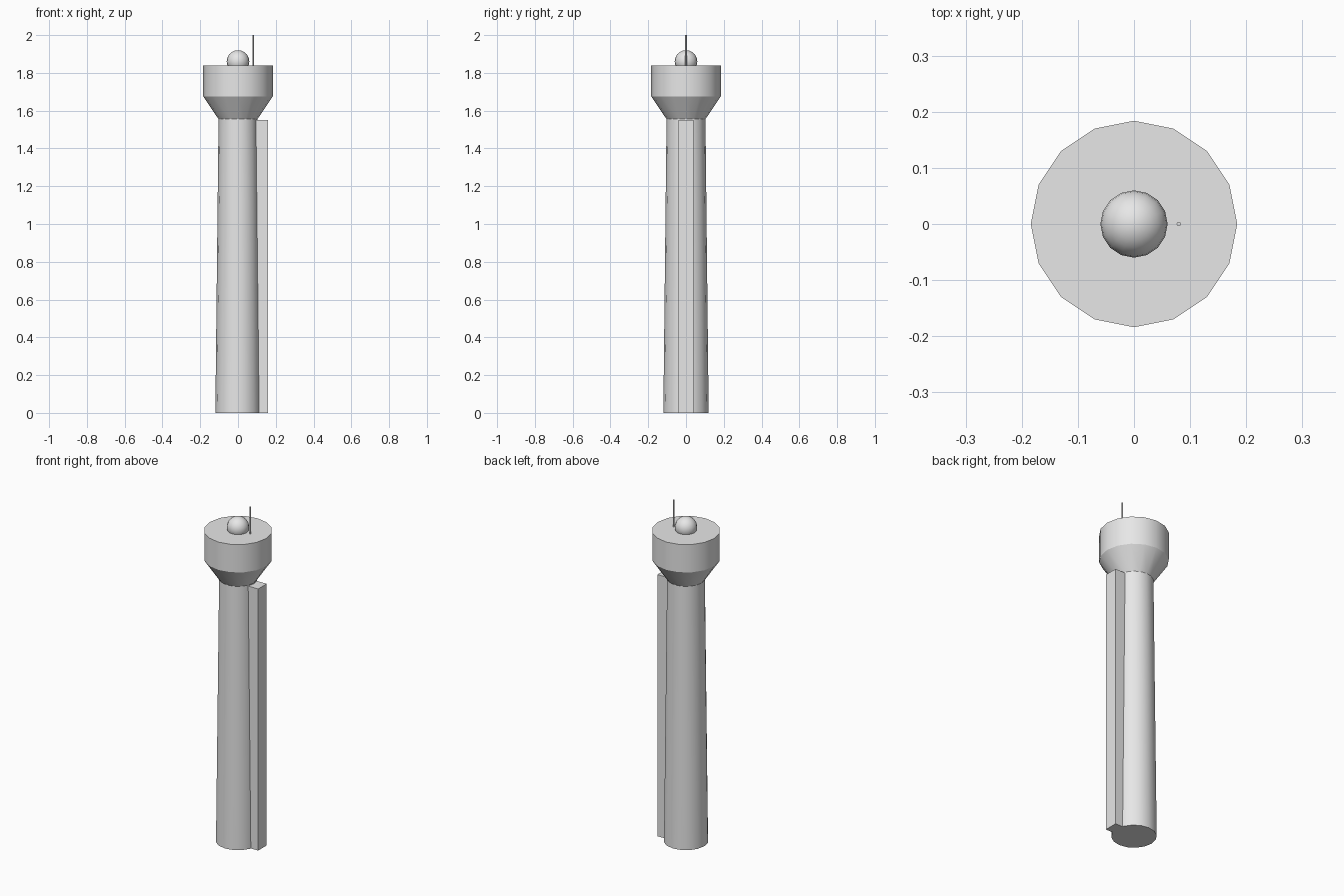
import bpy, bmesh, math

cube = bpy.data.objects.get("Cube")
if cube:
    bpy.data.objects.remove(cube, do_unlink=True)

concrete = bpy.data.materials.new("light_grey")
concrete.use_nodes = True
colour = (0.8, 0.8, 0.8, 1)
concrete.diffuse_color = colour
concrete.node_tree.nodes["Principled BSDF"].inputs["Base Color"].default_value = colour


def finish(obj, name, smooth=True):
    obj.name = name
    obj.data.materials.append(concrete)
    if smooth:
        bpy.ops.object.shade_smooth_by_angle(angle=math.radians(30))
    return obj


def frustum(name, r1, r2, z1, z2, sides=16, x=0):
    bpy.ops.mesh.primitive_cone_add(vertices=sides, radius1=r1, radius2=r2,
                                    depth=z2 - z1, location=(x, 0, (z1 + z2) / 2))
    return finish(bpy.context.object, name)


# Tapered shaft, flared collar and round cabin
frustum("tower_shaft", 0.12, 0.103, 0, 1.555)
frustum("cabin_collar", 0.103, 0.184, 1.555, 1.675)
frustum("cabin", 0.184, 0.184, 1.675, 1.84)

# Lift shaft on the left side
bpy.ops.mesh.primitive_cube_add(size=1, location=(0.11, 0, 0.775))
bpy.context.object.scale = (0.1, 0.08, 1.55)
finish(bpy.context.object, "lift_shaft", smooth=False)

# Roof dome and antenna
bpy.ops.mesh.primitive_uv_sphere_add(segments=16, ring_count=12, radius=0.06,
                                     location=(0, 0, 1.86))
finish(bpy.context.object, "radar_dome")
frustum("antenna", 0.004, 0.004, 1.84, 2, sides=8, x=0.08)
